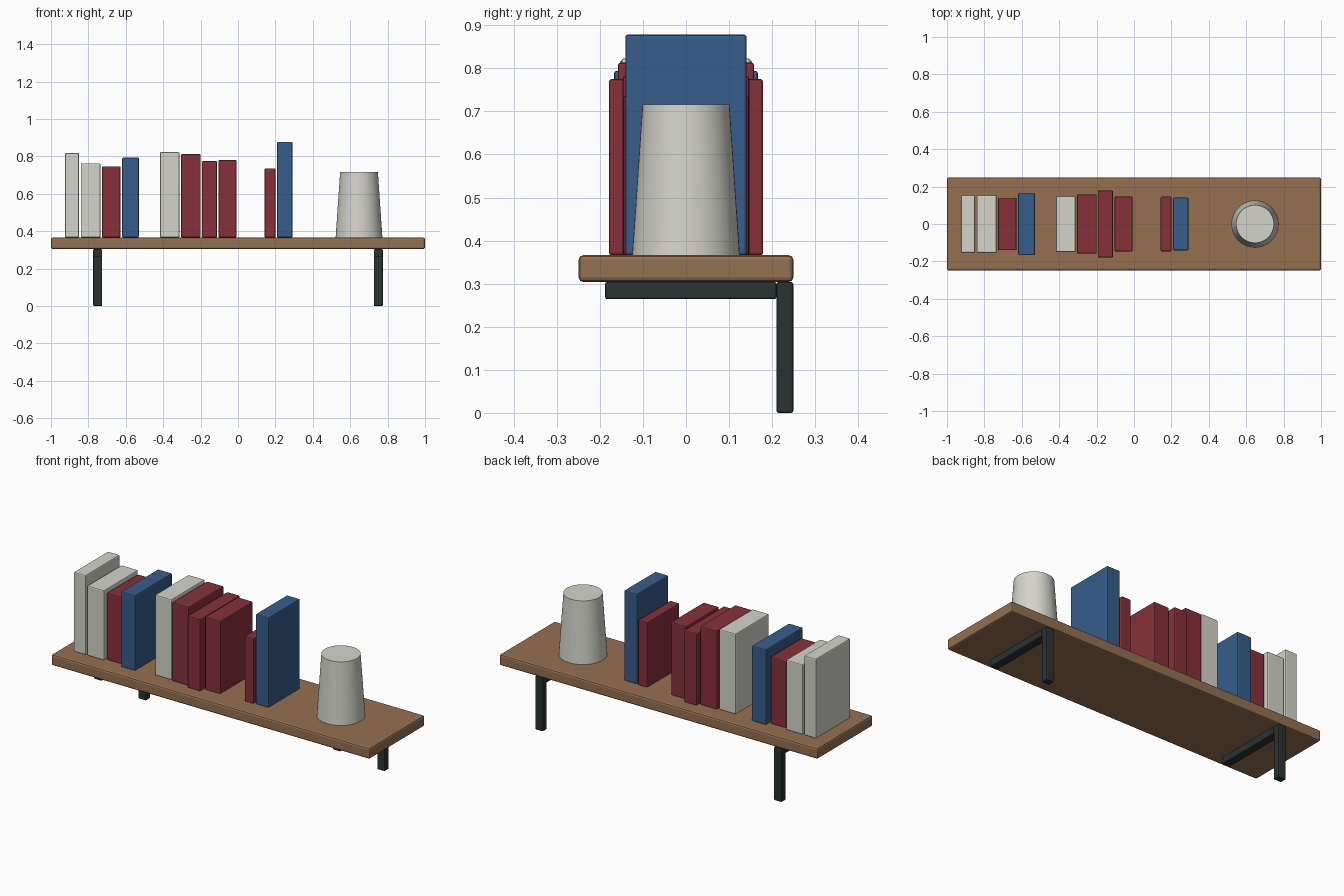
import bpy
import math

cube = bpy.data.objects.get("Cube")
if cube:
    bpy.data.objects.remove(cube, do_unlink=True)


def material(name, colour):
    mat = bpy.data.materials.new(name)
    mat.use_nodes = True
    mat.diffuse_color = (*colour, 1)
    mat.node_tree.nodes["Principled BSDF"].inputs["Base Color"].default_value = (*colour, 1)
    return mat


wood = material("brown wood", (0.30, 0.16, 0.08))
iron = material("dark iron", (0.023, 0.034, 0.032))
white = material("off white", (0.66, 0.66, 0.60))
red = material("deep red", (0.24, 0.03, 0.042))
blue = material("navy blue", (0.037, 0.11, 0.26))


def box(name, x, y, z, mat, bevel):
    """Bevelled box spanning the (low, high) pairs x, y and z."""
    spans = (x, y, z)
    bpy.ops.mesh.primitive_cube_add(size=1, location=[(a + b) / 2 for a, b in spans])
    obj = bpy.context.object
    obj.name = name
    obj.scale = [b - a for a, b in spans]
    bpy.ops.object.transform_apply(location=False, rotation=False, scale=True)
    obj.data.materials.append(mat)
    mod = obj.modifiers.new("soft edges", "BEVEL")
    mod.width = bevel
    mod.segments = 2
    return obj


# Shelf board
TOP, UNDER = 0.366, 0.304
box("shelf_board", (-1, 1), (-0.249, 0.249), (UNDER, TOP), wood, 0.01)

# Wall brackets: an arm below the board and an upright at the back
for side, x in (("right", -0.75), ("left", 0.75)):
    width = (x - 0.024, x + 0.024)
    box(side + "_bracket_arm", width, (-0.188, 0.21), (0.264, UNDER), iron, 0.005)
    box(side + "_bracket_upright", width, (0.21, 0.249), (0, UNDER), iron, 0.005)

# Books: left edge, right edge, top height, half depth, cover
books = [
    (-0.925, -0.85, 0.818, 0.154, white),
    (-0.84, -0.735, 0.763, 0.154, white),
    (-0.727, -0.628, 0.747, 0.14, red),
    (-0.619, -0.53, 0.794, 0.167, blue),
    (-0.417, -0.313, 0.823, 0.15, white),
    (-0.305, -0.2, 0.813, 0.158, red),
    (-0.193, -0.112, 0.775, 0.179, red),
    (-0.104, -0.008, 0.781, 0.147, red),
    (0.142, 0.2, 0.736, 0.146, red),
    (0.209, 0.291, 0.878, 0.141, blue),
]
for i, (x0, x1, height, depth, cover) in enumerate(books, 1):
    box(f"book_{i}", (x0, x1), (-depth, depth), (TOP, height), cover, 0.006)

# Upturned tapered pot
POT_TOP = 0.716
bpy.ops.mesh.primitive_cone_add(vertices=48, radius1=0.125, radius2=0.101,
                                depth=POT_TOP - TOP,
                                location=(0.647, 0, (TOP + POT_TOP) / 2))
pot = bpy.context.object
pot.name = "tapered_pot"
pot.data.materials.append(white)
bpy.ops.object.shade_smooth_by_angle(angle=math.radians(35))
